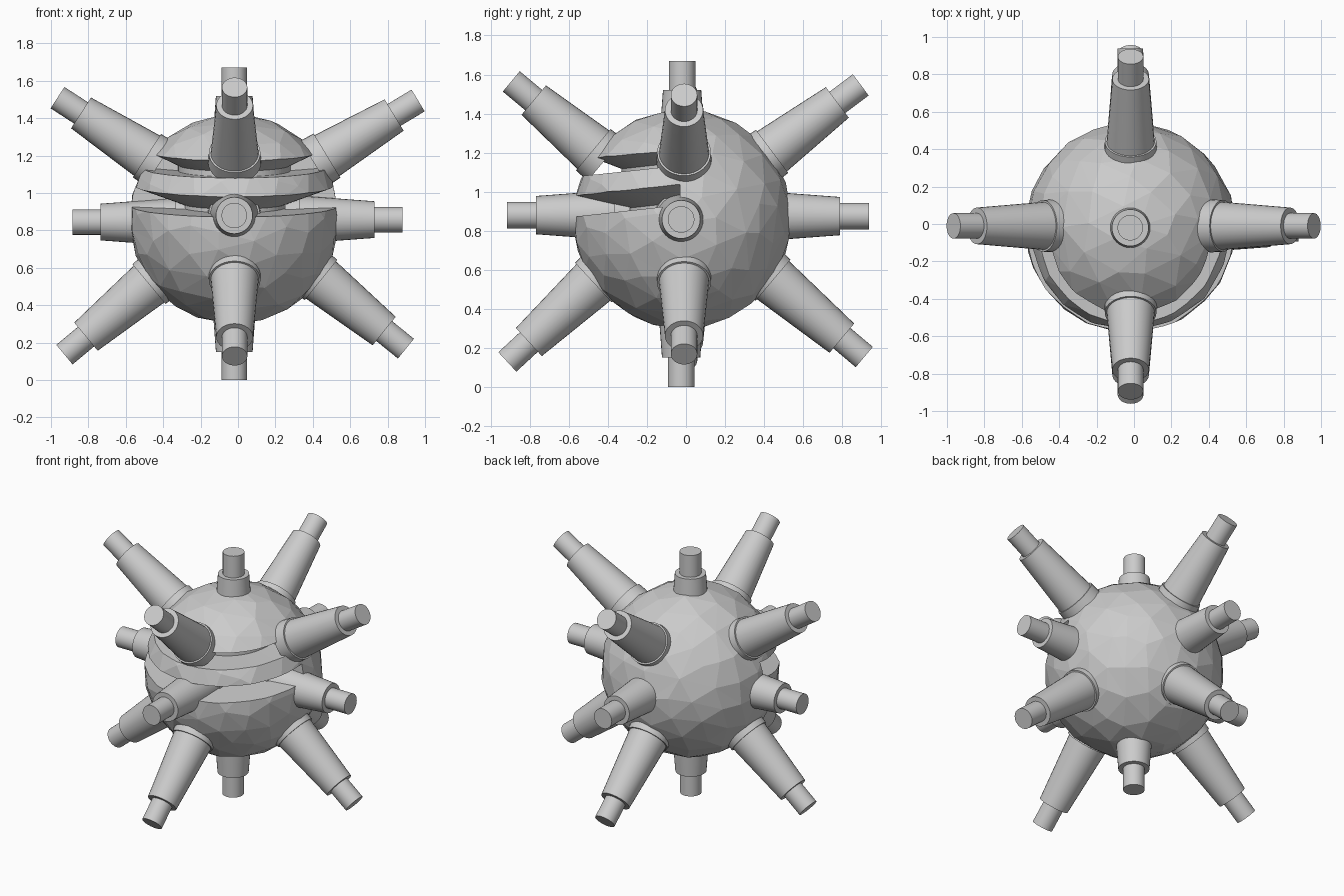
import bpy, bmesh, math, random
from mathutils import Vector

if "Cube" in bpy.data.objects:
    bpy.data.objects.remove(bpy.data.objects["Cube"])

random.seed(4)
CX, CY, CZ, R = -0.02, -0.02, 0.86, 0.56


def new_object(name, bm):
    bmesh.ops.recalc_face_normals(bm, faces=bm.faces)
    mesh = bpy.data.meshes.new(name)
    bm.to_mesh(mesh)
    bm.free()
    obj = bpy.data.objects.new(name, mesh)
    bpy.context.collection.objects.link(obj)
    return obj


def make_body():
    # faceted ball with slightly irregular facets
    bm = bmesh.new()
    bmesh.ops.create_icosphere(bm, subdivisions=4, radius=R)
    for v in bm.verts:
        j = Vector([random.uniform(-0.01, 0.01) for _ in range(3)])
        v.co = (v.co + j).normalized() * R + Vector((CX, CY, CZ))
    body = new_object("body", bm)
    mod = body.modifiers.new("facets", 'DECIMATE')
    mod.ratio = 0.25
    return body


def make_groove(name, profile, slope=0.11, steps=48):
    # half-ring cutter round the front, sloping down towards the front
    bm = bmesh.new()
    rings = []
    for i in range(steps + 1):
        a = math.pi + math.pi * i / steps
        ring = []
        for r, z in profile:
            y = r * math.sin(a)
            ring.append(bm.verts.new((CX + r * math.cos(a), CY - 0.01 + y, z + slope * y)))
        rings.append(ring)
    n = len(profile)
    for a, b in zip(rings, rings[1:]):
        for k in range(n):
            bm.faces.new((a[k], a[(k + 1) % n], b[(k + 1) % n], b[k]))
    bm.faces.new(rings[0])
    bm.faces.new(rings[-1])
    obj = new_object(name, bm)
    obj.hide_render = True
    return obj


def make_spike(name, tip, joint, sides=32):
    # collar, tapered barrel and pin turned as one stepped profile
    tip, joint = Vector(tip), Vector(joint)
    axis = (tip - joint).normalized()
    length = (tip - joint).length
    profile = [(-0.08, 0.142), (0, 0.138), (0, 0.128),
               (length - 0.15, 0.098), (length - 0.15, 0.068), (length, 0.068)]
    quat = axis.to_track_quat('Z', 'Y')
    bm = bmesh.new()
    rings = []
    for h, r in profile:
        rings.append([bm.verts.new(joint + quat @ Vector((
            r * math.cos(2 * math.pi * k / sides),
            r * math.sin(2 * math.pi * k / sides), h))) for k in range(sides)])
    for a, b in zip(rings, rings[1:]):
        for k in range(sides):
            m = (k + 1) % sides
            bm.faces.new((a[k], a[m], b[m], b[k]))
    bm.faces.new(rings[0])
    bm.faces.new(rings[-1])
    obj = new_object(name, bm)
    bpy.ops.object.select_all(action='DESELECT')
    obj.select_set(True)
    bpy.context.view_layer.objects.active = obj
    bpy.ops.object.shade_smooth_by_angle(angle=math.radians(30))


# body with two front grooves
body = make_body()
cutters = [
    make_groove("upper_groove_cutter", [(0.30, 1.12), (0.75, 1.155), (0.75, 1.37), (0.30, 1.15)]),
    make_groove("lower_groove_cutter", [(0.28, 0.925), (0.75, 0.937), (0.75, 1.12), (0.28, 0.945)]),
]
bpy.context.view_layer.objects.active = body
for c in cutters:
    mod = body.modifiers.new("groove", 'BOOLEAN')
    mod.operation = 'DIFFERENCE'
    mod.solver = 'EXACT'
    mod.object = c
for mod in list(body.modifiers):
    bpy.ops.object.modifier_apply(modifier=mod.name)
for c in cutters:
    bpy.data.objects.remove(c, do_unlink=True)

# diagonal spikes: (tip side, tip z, joint side, joint z)
side_spikes = {"upper_left": (-0.965, 1.51, -0.487, 1.20), "upper_right": (0.963, 1.495, 0.476, 1.20),
               "lower_left": (-0.928, 0.136, -0.476, 0.513), "lower_right": (0.898, 0.168, 0.444, 0.535)}
for n, (a, z, b, w) in side_spikes.items():
    make_spike(n + "_spike", (a, -0.01, z), (b, -0.01, w))
depth_spikes = {"upper_front": (-0.895, 1.565, -0.475, 1.215), "upper_back": (0.895, 1.547, 0.441, 1.207),
                "lower_front": (-0.915, 0.128, -0.475, 0.535), "lower_back": (0.913, 0.153, 0.446, 0.547)}
for n, (a, z, b, w) in depth_spikes.items():
    make_spike(n + "_spike", (-0.018, a, z), (-0.018, b, w))

# straight spikes, sunk deeper into the body
straight = {"left": (-0.885, -0.01, 0.845), "right": (0.88, -0.025, 0.858),
            "front": (-0.02, -0.918, 0.88), "back": (-0.02, 0.938, 0.875),
            "top": (-0.02, -0.02, 1.67), "bottom": (-0.02, -0.025, 0.0)}
for n, tip in straight.items():
    t = Vector(tip)
    k = max(range(3), key=lambda i: abs(t[i] - (CX, CY, CZ)[i]))
    joint = t.copy()
    joint[k] -= math.copysign(0.55, t[k] - (CX, CY, CZ)[k])
    make_spike(n + "_spike", t, joint)
